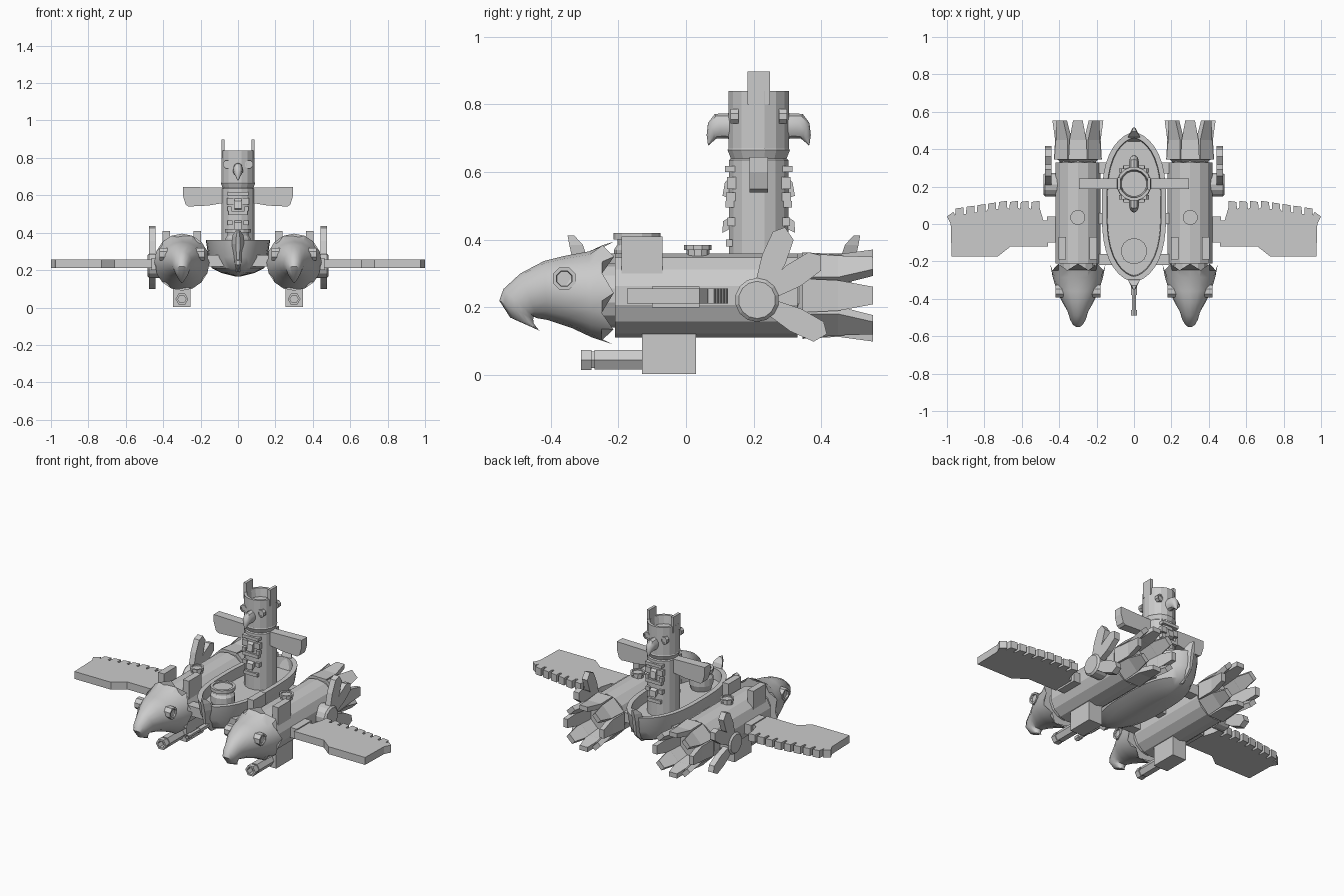
import bpy, bmesh
from math import sin, cos, pi, radians
from mathutils import Matrix, Vector

if "Cube" in bpy.data.objects:
    bpy.data.objects.remove(bpy.data.objects["Cube"])

PX, PZ = 0.30, 0.235      # pod axis
TOTEM = (0, 0.215, 0)     # totem axis


def finish(name, bm, mirror="", loc=(0, 0, 0), smooth=False):
    bmesh.ops.remove_doubles(bm, verts=bm.verts, dist=1e-5)
    bmesh.ops.recalc_face_normals(bm, faces=bm.faces)
    me = bpy.data.meshes.new(name)
    bm.to_mesh(me)
    bm.free()
    ob = bpy.data.objects.new(name, me)
    ob.location = loc
    bpy.context.collection.objects.link(ob)
    if mirror:
        m = ob.modifiers.new("mirror", "MIRROR")
        m.use_axis = ("x" in mirror, "y" in mirror, False)
        m.use_mirror_merge = False
    if smooth:
        bpy.ops.object.select_all(action="DESELECT")
        ob.select_set(True)
        bpy.context.view_layer.objects.active = ob
        bpy.ops.object.shade_smooth_by_angle(angle=radians(35))
    return ob


def add_rings(bm, rings):
    vs = [[bm.verts.new(p) for p in r] for r in rings]
    n = len(vs[0])
    for a, b in zip(vs, vs[1:]):
        for i in range(n):
            j = (i + 1) % n
            bm.faces.new((a[i], a[j], b[j], b[i]))
    bm.faces.new(vs[0])
    bm.faces.new(vs[-1][::-1])


def loft(name, rings, **kw):
    bm = bmesh.new()
    add_rings(bm, rings)
    return finish(name, bm, **kw)


def lathe(name, profile, axis, c, n=12, turn=0.5, **kw):
    """profile = (radius, height) pairs round the given axis through c"""
    rings = []
    for r, h in profile:
        ring = []
        for i in range(n):
            a = 2 * pi * (i + turn) / n
            u, v = r * cos(a), r * sin(a)
            p = {"x": (h, u, v), "y": (u, h, v), "z": (u, v, h)}[axis]
            ring.append(Vector(p) + Vector(c))
        rings.append(ring)
    return loft(name, rings, **kw)


def prism(name, pts, plane, lo, hi, **kw):
    put = {"yz": lambda p, h: (h, *p), "xz": lambda p, h: (p[0], h, p[1]), "xy": lambda p, h: (*p, h)}[plane]
    return loft(name, [[put(p, h) for p in pts] for h in (lo, hi)], **kw)


def box(name, x, y, z, **kw):
    return prism(name, [(x[0], y[0]), (x[1], y[0]), (x[1], y[1]), (x[0], y[1])], "xy", z[0], z[1], **kw)


def beak_rings(sections, cx, n=16, jag=0):
    """sections = (top y, top z, bottom y, bottom z, half width)"""
    rings = []
    for k, (ty, tz, by, bz, w) in enumerate(sections):
        ring = []
        for i in range(n):
            a = 2 * pi * i / n
            f = (1 + cos(a)) / 2
            back = -jag if k == 0 and i % 2 else 0
            ring.append((cx + w * sin(a), by + (ty - by) * f + back, bz + (tz - bz) * f))
        rings.append(ring)
    return rings


# ---- side pods ----
pod = (PX, 0, PZ)
lathe("pod_body", [(.095, -.27), (.095, -.21), (.124, -.21), (.124, .33), (.10, .33), (.10, .36)],
      "y", pod, 14, mirror="x")
head = [(-.212, .395, -.215, .09, .148), (-.285, .366, -.28, .112, .135), (-.36, .352, -.34, .14, .115),
        (-.42, .337, -.41, .163, .085), (-.49, .30, -.44, .168, .056), (-.54, .254, -.45, .172, .045),
        (-.552, .22, -.452, .165, .038), (-.52, .17, -.45, .152, .024), (-.435, .132, -.433, .13, .003)]
loft("bird_head", beak_rings(head, PX, jag=.035), mirror="x", smooth=True)
for side in (-1, 1):
    ex = PX + side * .085
    lathe("bird_eye", [(.036, -side * .03), (.036, side * .035), (.025, side * .035), (.023, side * .025)],
          "x", (ex, -.36, .285), 8, mirror="x")
    x = PX + side * .083
    box("pod_side_housing", (x - .02, x + .02), (-.19, -.07), (.30, .41), mirror="x")
lathe("pod_hatch", [(.034, .34), (.034, .37), (.041, .37), (.041, .385), (.03, .385), (.03, .377)],
      "z", (PX, .035, 0), 10, mirror="x")
lathe("tail_nozzle", [(.10, .33), (.125, .35), (.118, .45), (.098, .45), (.085, .37)],
      "y", pod, 8, mirror="x")

# tail feathers ringed round the nozzle
bm = bmesh.new()
for i in range(8):
    rot = Matrix.Rotation(i * pi / 4, 4, "Y")
    rings = []
    for y, w, r0, r1 in ((.345, .05, .10, .128), (.45, .045, .09, .122), (.553, .026, .108, .136)):
        rings.append([rot @ Vector((u, y, v)) + Vector(pod)
                      for u, v in ((-w, r0), (w, r0), (w, r1), (-w, r1))])
    add_rings(bm, rings)
finish("tail_feathers", bm, mirror="x")

# feather fan on the outer flank
HY, HZ = .21, .222
lathe("fan_hub", [(.065, .405), (.065, .475), (.055, .485)], "x", (0, HY, HZ), 14, mirror="x")
bm = bmesh.new()
for deg in (68, 34, -27):
    d = Vector((0, cos(radians(deg)), sin(radians(deg))))
    e = Vector((0, -d.z, d.y))
    outline = [(.02, -.02), (.13, -.038), (.205, -.034), (.23, .004), (.205, .032), (.13, .036), (.02, .02)]
    add_rings(bm, [[Vector((x, HY, HZ)) + d * a + e * b for a, b in outline] for x in (.44, .475)])
finish("fan_feathers", bm, mirror="x")

# main wings with notched trailing edge
wing = [(.46, -.12), (.66, -.12), (.73, -.175), (.975, -.175), (.98, 0), (1.0, .04), (.965, .065)]
for i in range(8):
    x = .945 - i * .058
    y = .075 + .035 * min(1, i / 4)
    wing += [(x + .012, y - .03), (x + .008, y + .008), (x - .034, y + .014), (x - .034, y - .022)]
wing += [(.485, .02), (.46, .02)]
prism("wing", wing, "xy", .211, .256, mirror="x")
box("wing_root", (.40, .465), (-.10, .04), (.20, .262), mirror="x")

# belly guns
box("gun_mount", (PX - .047, PX + .047), (-.13, .03), (.003, .13), mirror="x")
lathe("gun_barrel", [(.033, -.12), (.033, -.27), (.028, -.27), (.028, -.28), (.034, -.28), (.034, -.31),
                     (.022, -.31), (.022, -.27)], "y", (PX, 0, .045), 6, turn=0, mirror="x")

# ---- central boat ----
rings = []
for z, w, l in ((.165, .01, .20), (.185, .09, .30), (.21, .14, .35), (.27, .158, .385), (.36, .172, .40),
                (.36, .145, .37), (.295, .142, .365)):
    ring = []
    for i in range(40):
        a = 2 * pi * i / 40
        t = cos(a)
        half = w * max(0, 1 - abs(t) ** 3) ** .6
        ring.append((half if sin(a) >= 0 else -half, .09 + l * t, z))
    ring[0] = (.002, ring[0][1], z)
    ring[20] = (-.002, ring[20][1], z)
    rings.append(ring)
loft("boat_hull", rings, smooth=True)
for name, end, s in (("prow", -.29, -1), ("stern", .455, 1)):
    # keel post: (height, inner offset, outer offset, half width)
    loft(name + "_post", [[(-w, end + s * a, z), (w, end + s * a, z), (w * .3, end + s * b, z), (-w * .3, end + s * b, z)]
                          for z, a, b, w in ((.19, -.06, -.03, .01), (.25, -.03, .03, .025), (.34, 0, .045, .036),
                                             (.385, .015, .055, .03), (.412, .04, .06, .012))])
lathe("prow_gun", [(.018, -.29), (.018, -.38), (.013, -.38), (.013, -.46), (.017, -.46), (.017, -.49), (.01, -.49),
                   (.01, -.46)], "y", (0, 0, .24), 6)
for y in (-.19, .03, .30):
    box("pod_strut", (-.22, .22), (y - .03, y + .03), (.22, .28))
lathe("deck_turret", [(.055, .29), (.068, .33), (.068, .37), (.058, .385), (.058, .40), (.07, .40), (.07, .42),
                      (.055, .42), (.055, .412)], "z", (0, -.145, 0), 14)

# ---- totem ----
tk = dict(loc=TOTEM)
lathe("totem_pole", [(.09, .29), (.09, .635), (.084, .64), (.094, .665), (.091, .67), (.091, .84), (.075, .84),
                     (.068, .79)], "z", (0, 0, 0), 16, **tk)
box("totem_ear", (.072, .089), (-.033, .033), (.80, .897), mirror="x", **tk)
beak = [(-.07, .775, -.07, .695, .027), (-.13, .772, -.10, .70, .027), (-.15, .745, -.123, .70, .022),
        (-.154, .71, -.13, .695, .013), (-.15, .68, -.148, .679, .003)]
loft("totem_beak", beak_rings(beak, 0, 10), mirror="y", smooth=True, **tk)
prism("totem_wing", [(.07, .64), (.295, .645), (.295, .60), (.28, .55), (.265, .54), (.16, .545), (.07, .56)],
      "xz", -.027, .027, mirror="x", **tk)
lathe("totem_eye", [(.023, -.06), (.023, -.083), (.015, -.083), (.015, -.077)], "y", (.058, 0, .765), 8,
      mirror="xy", **tk)
# carved lower faces, front and back
box("totem_brow", (-.055, .055), (-.10, -.07), (.60, .618), mirror="y", **tk)
box("totem_carved_eye", (.022, .058), (-.094, -.06), (.55, .585), mirror="xy", **tk)
prism("totem_nose", [(-.08, .59), (-.10, .57), (-.107, .53), (-.08, .52)], "yz", -.018, .018, mirror="y", **tk)
box("totem_mouth", (-.052, .052), (-.098, -.06), (.495, .515), mirror="y", **tk)
box("totem_cheek", (.036, .056), (-.096, -.06), (.515, .54), mirror="xy", **tk)
prism("totem_small_beak", [(-.08, .47), (-.105, .455), (-.108, .42), (-.08, .435)], "yz", -.02, .02,
      mirror="y", **tk)
box("totem_small_eye", (.03, .055), (-.093, -.06), (.44, .465), mirror="xy", **tk)
box("totem_base_lip", (-.045, .045), (-.096, -.06), (.38, .40), mirror="y", **tk)
